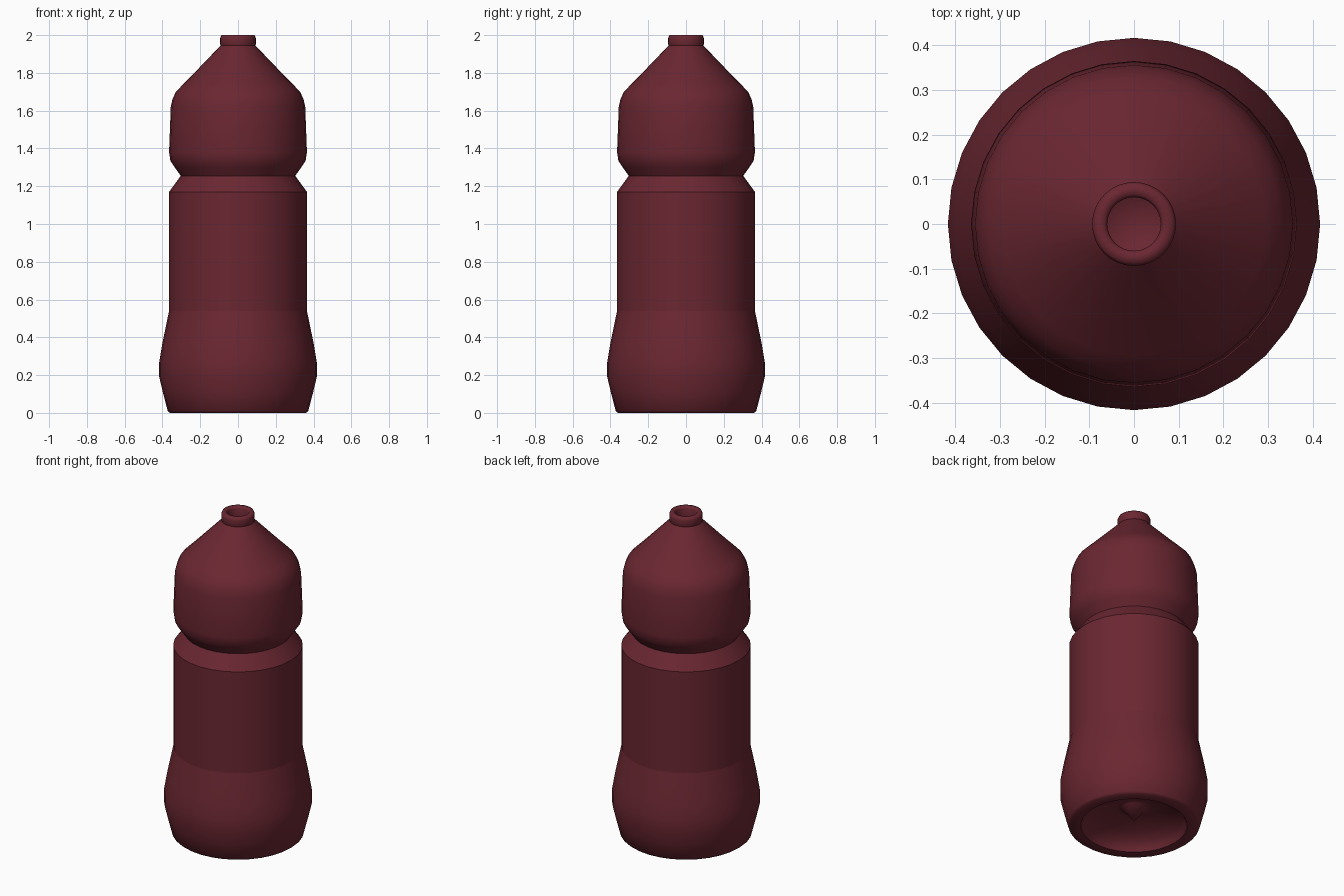
import bpy
import bmesh
import math

SIDES = 32

cube = bpy.data.objects.get("Cube")
if cube:
    bpy.data.objects.remove(cube, do_unlink=True)

# Single dark red plastic
red = bpy.data.materials.new("dark_red")
red.use_nodes = True
colour = (0.145, 0.02, 0.031, 1)
red.diffuse_color = colour
red.node_tree.nodes["Principled BSDF"].inputs["Base Color"].default_value = colour


def lathe(name, profile, creases):
    """Spin (radius, height) points round z; rings in creases stay sharp."""
    bm = bmesh.new()
    rings = []
    for r, z in profile:
        if r == 0:
            rings.append([bm.verts.new((0, 0, z))] * SIDES)
            continue
        angles = [math.tau * i / SIDES for i in range(SIDES)]
        rings.append([bm.verts.new((r * math.cos(a), r * math.sin(a), z)) for a in angles])
    for low, high in zip(rings, rings[1:]):
        for i in range(SIDES):
            j = (i + 1) % SIDES
            corners = [low[i], low[j], high[j], high[i]]
            face = bm.faces.new(list(dict.fromkeys(corners)))
            face.smooth = True
    for k in creases:
        for i in range(SIDES):
            bm.edges.get((rings[k][i], rings[k][(i + 1) % SIDES])).smooth = False
    mesh = bpy.data.meshes.new(name)
    bm.to_mesh(mesh)
    bm.free()
    mesh.materials.append(red)
    obj = bpy.data.objects.new(name, mesh)
    bpy.context.collection.objects.link(obj)
    return obj


# Underside: centre dimple, raised hollow and foot ring
underside = [(0, 0.03), (0.065, 0.11), (0.10, 0.115), (0.20, 0.075),
             (0.27, 0.05), (0.29, 0.02), (0.30, 0), (0.36, 0)]
# Flared base, straight grip panel and waist
body = [(0.372, 0.01), (0.398, 0.11), (0.417, 0.19), (0.417, 0.27), (0.4, 0.37),
        (0.365, 0.54), (0.365, 1.17), (0.303, 1.255)]
# Rounded shoulder and cone
shoulder = [(0.335, 1.3), (0.358, 1.335), (0.365, 1.38), (0.356, 1.62),
            (0.347, 1.66), (0.329, 1.7), (0.295, 1.735), (0.26, 1.77), (0.092, 1.945)]
# Rolled lip and the open mouth
lip = [(0.094, 1.95), (0.094, 1.985), (0.088, 2), (0.066, 2), (0.06, 1.99), (0.06, 1.93)]

profile = underside + body + shoulder + lip
sharp = [(0.30, 0), (0.365, 0.54), (0.365, 1.17), (0.303, 1.255), (0.092, 1.945)]
lathe("bottle", profile, [profile.index(p) for p in sharp])
